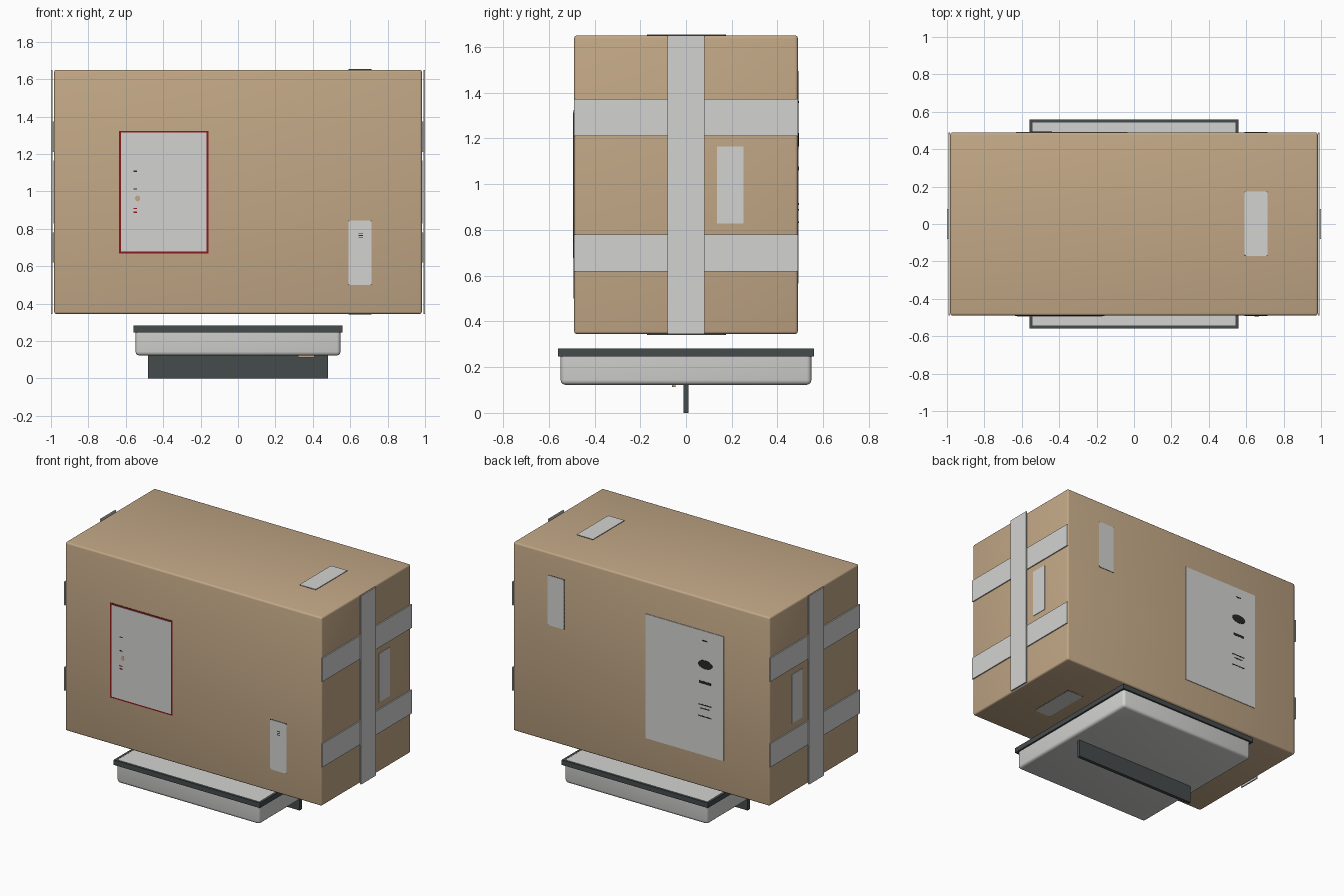
import bpy, bmesh, math
from mathutils import Vector

cube = bpy.data.objects.get("Cube")
if cube:
    bpy.data.objects.remove(cube, do_unlink=True)


def material(name, r, g, b):
    m = bpy.data.materials.new(name)
    m.use_nodes = True
    m.diffuse_color = (r, g, b, 1)
    m.node_tree.nodes["Principled BSDF"].inputs["Base Color"].default_value = (r, g, b, 1)
    return m


CARDBOARD = material("cardboard tan", 0.54, 0.39, 0.24)
PALE = material("pale grey", 0.65, 0.65, 0.64)
DARK = material("dark grey", 0.06, 0.07, 0.07)
RED = material("dark red", 0.25, 0.01, 0.012)
BLACK = material("ink black", 0.02, 0.02, 0.02)

HALF_X, HALF_Y, BOTTOM, TOP = 0.983, 0.489, 0.345, 1.65


def finish(bm, name, mat, smooth=False):
    bmesh.ops.recalc_face_normals(bm, faces=bm.faces)
    mesh = bpy.data.meshes.new(name)
    bm.to_mesh(mesh)
    bm.free()
    mesh.materials.append(mat)
    ob = bpy.data.objects.new(name, mesh)
    bpy.context.collection.objects.link(ob)
    if smooth:
        bpy.ops.object.select_all(action="DESELECT")
        ob.select_set(True)
        bpy.context.view_layer.objects.active = ob
        bpy.ops.object.shade_smooth_by_angle(angle=math.radians(40))
    return ob


def block(name, lo, hi, mat, round_edges=0, keep=lambda e: True, segments=3):
    """Box between two corners, with chosen edges rounded."""
    lo, hi = Vector(lo), Vector(hi)
    bm = bmesh.new()
    bmesh.ops.create_cube(bm, size=1)
    for v in bm.verts:
        v.co = [(lo[i] + hi[i]) / 2 + v.co[i] * (hi[i] - lo[i]) for i in range(3)]
    if round_edges:
        bmesh.ops.bevel(bm, geom=[e for e in bm.edges if keep(e)], offset=round_edges,
                        segments=segments, profile=0.5, affect="EDGES")
    return finish(bm, name, mat, bool(round_edges) and segments > 1)


# Axis across the face, its side, and where its surface lies
FACES = {"front": (1, -1, -HALF_Y), "back": (1, 1, HALF_Y), "left": (0, 1, HALF_X),
         "right": (0, -1, -HALF_X), "top": (2, 1, TOP), "bottom": (2, -1, BOTTOM)}


def plate(name, face, u, v, mat, height=0.004, corner=0):
    """Thin plate lying on one side of the carton; u and v are its extents."""
    axis, side, level = FACES[face]
    spans = [u, v]
    spans.insert(axis, sorted((level - side * 0.002, level + side * height)))
    lo, hi = zip(*spans)

    def along_normal(e):
        d = e.verts[1].co - e.verts[0].co
        return abs(d[axis]) > 0.9 * d.length
    return block(name, lo, hi, mat, corner, along_normal, 1)


def disc(name, face, u, v, ru, rv, mat, height):
    """Thin oval mark on the front or back."""
    axis, side, level = FACES[face]
    bm = bmesh.new()
    bmesh.ops.create_cone(bm, cap_ends=True, segments=20, radius1=1, radius2=1, depth=2)
    for p in bm.verts:
        p.co = (u + p.co.x * ru, level + side * height * (p.co.z + 1) / 2, v + p.co.y * rv)
    return finish(bm, name, mat)


# Carton
block("carton", (-HALF_X, -HALF_Y, BOTTOM), (HALF_X, HALF_Y, TOP), CARDBOARD, 0.012)

# Tape on both ends: two horizontal strips under one vertical strip
for s, side in ((1, "left"), (-1, "right")):
    x0, x1, x2 = s * HALF_X, s * 0.991, s * 1.0
    for level, z in (("lower", 0.7), ("upper", 1.292)):
        block(f"{side}_{level}_tape", (min(x0, x1), -HALF_Y, z - 0.081),
              (max(x0, x1), HALF_Y, z + 0.081), PALE)
    block(f"{side}_vertical_tape", (min(x1, x2), -0.08, BOTTOM),
          (max(x1, x2), 0.08, TOP), PALE)
    plate(f"{side}_small_label", side, (0.135, 0.252), (0.828, 1.165), PALE)

# Small labels with clipped corners over a dark backing
U = (0.59, 0.715)
for face, v in (("front", (0.5, 0.845)), ("back", (1.15, 1.495)),
                ("top", (-0.17, 0.175)), ("bottom", (-0.17, 0.175))):
    plate(f"{face}_label_backing", face, U, v, BLACK, 0.002)
    plate(f"{face}_small_label", face, U, v, PALE, 0.004, 0.008)
for i in range(3):
    z = 0.75 + 0.012 * i
    plate(f"front_small_label_line_{i}", "front", (0.645, 0.667), (z, z + 0.004), BLACK, 0.005)

# Large front label with a red border and small marks
plate("front_label_border", "front", (-0.635, -0.158), (0.668, 1.324), RED, 0.003)
plate("front_large_label", "front", (-0.625, -0.168), (0.678, 1.314), PALE, 0.005)
disc("front_label_seal", "front", -0.537, 0.963, 0.014, 0.016, CARDBOARD, 0.006)
for i, (z, mat) in enumerate(((0.885, RED), (0.905, RED), (1.01, BLACK), (1.105, BLACK))):
    plate(f"front_label_mark_{i}", "front", (-0.56, -0.54), (z, z + 0.007), mat, 0.006)

# Large back label with printed marks
plate("back_large_label", "back", (-0.632, -0.035), (0.566, 1.427), PALE, 0.004)
disc("back_label_oval", "back", -0.493, 1.195, 0.055, 0.03, BLACK, 0.006)
for i, (z, h, w) in enumerate(((1.06, 0.018, 0.045), (0.91, 0.007, 0.05),
                               (0.885, 0.007, 0.035), (0.83, 0.007, 0.05), (1.355, 0.008, 0.02))):
    plate(f"back_label_bar_{i}", "back", (-0.49 - w, -0.49 + w), (z, z + h), BLACK, 0.005)

# Tray below, rounded along its sides and underside
block("tray", (-0.548, -0.548, 0.123), (0.548, 0.548, 0.281), PALE, 0.02,
      lambda e: min(v.co.z for v in e.verts) < 0.2)

# Dark rim around the tray
for s, (n, m) in ((-1, ("front", "right")), (1, ("back", "left"))):
    a, b = sorted((s * 0.542, s * 0.56))
    block(f"{n}_rim", (-0.56, a, 0.247), (0.56, b, 0.282), DARK)
    block(f"{m}_rim", (a, -0.542, 0.247), (b, 0.542, 0.282), DARK)

# Fin under the tray and a small tab beside it
block("fin", (-0.48, -0.012, 0), (0.48, 0.012, 0.125), DARK)
block("tray_tab", (0.32, -0.062, 0.113), (0.41, -0.045, 0.124), CARDBOARD)
